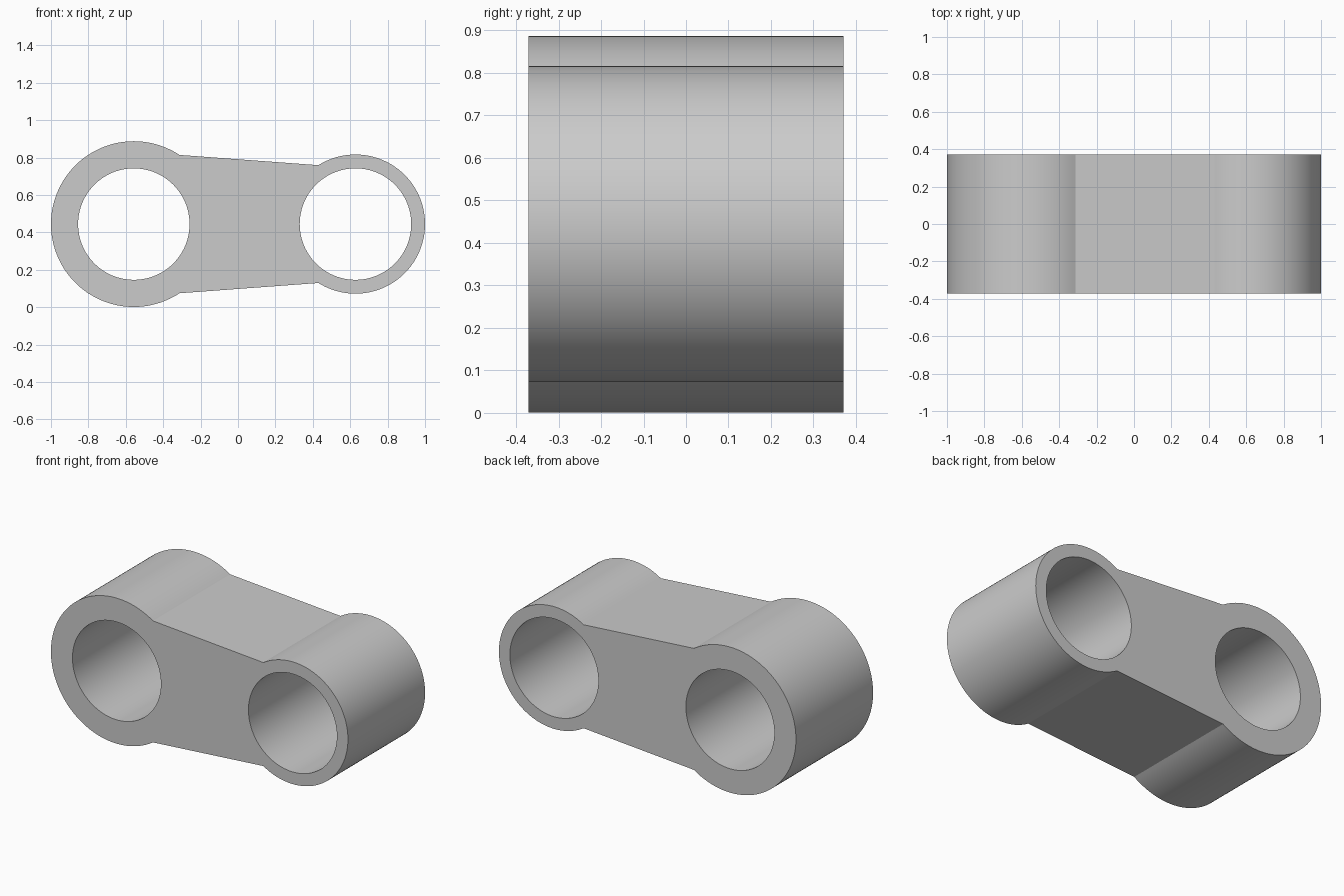
import bpy, bmesh, math
from mathutils import Vector

cube = bpy.data.objects.get("Cube")
if cube:
    bpy.data.objects.remove(cube, do_unlink=True)

AXIS_Z = 0.444
HALF_DEPTH = 0.371
BIG_X, BIG_R = -0.557, 0.443
SMALL_X, SMALL_R = 0.628, 0.372
BORE_R = 0.298
BIG_JOIN_X, SMALL_JOIN_X = -0.313, 0.43

grey = bpy.data.materials.new("grey metal")
grey.use_nodes = True
grey.diffuse_color = (0.6, 0.6, 0.6, 1)
grey.node_tree.nodes["Principled BSDF"].inputs["Base Color"].default_value = (0.6, 0.6, 0.6, 1)


def arc(cx, r, start, end, steps):
    """Points along an arc in the front plane, both ends included."""
    angles = [start + (end - start) * i / steps for i in range(steps + 1)]
    return [Vector((cx + r * math.cos(a), -HALF_DEPTH, AXIS_Z + r * math.sin(a))) for a in angles]


def add_loop(bm, points):
    verts = [bm.verts.new(p) for p in points]
    return [bm.edges.new((v, verts[(i + 1) % len(verts)])) for i, v in enumerate(verts)]


# Outline: two round bosses joined by a straight tapered web
big_angle = math.acos((BIG_JOIN_X - BIG_X) / BIG_R)
small_angle = math.acos((SMALL_JOIN_X - SMALL_X) / SMALL_R)
outline = arc(BIG_X, BIG_R, big_angle, 2 * math.pi - big_angle, 96)
outline += arc(SMALL_X, SMALL_R, -small_angle, small_angle, 80)

bm = bmesh.new()
edges = add_loop(bm, outline)

# Two equal bores
for cx in (BIG_X, SMALL_X):
    edges += add_loop(bm, arc(cx, BORE_R, 0, 2 * math.pi, 96)[:-1])

# Fill the front plate and pull it through to the back
bmesh.ops.triangle_fill(bm, use_beauty=True, use_dissolve=False, edges=edges)
pulled = bmesh.ops.extrude_face_region(bm, geom=bm.faces[:], use_keep_orig=True)
back = [g for g in pulled["geom"] if isinstance(g, bmesh.types.BMVert)]
bmesh.ops.translate(bm, verts=back, vec=(0, 2 * HALF_DEPTH, 0))
bmesh.ops.recalc_face_normals(bm, faces=bm.faces[:])

mesh = bpy.data.meshes.new("link_arm")
bm.to_mesh(mesh)
bm.free()
mesh.materials.append(grey)
link = bpy.data.objects.new("link_arm", mesh)
bpy.context.collection.objects.link(link)

# Smooth round walls, crisp rims and web corners
bpy.ops.object.select_all(action="DESELECT")
link.select_set(True)
bpy.context.view_layer.objects.active = link
bpy.ops.object.shade_smooth_by_angle(angle=math.radians(20))
